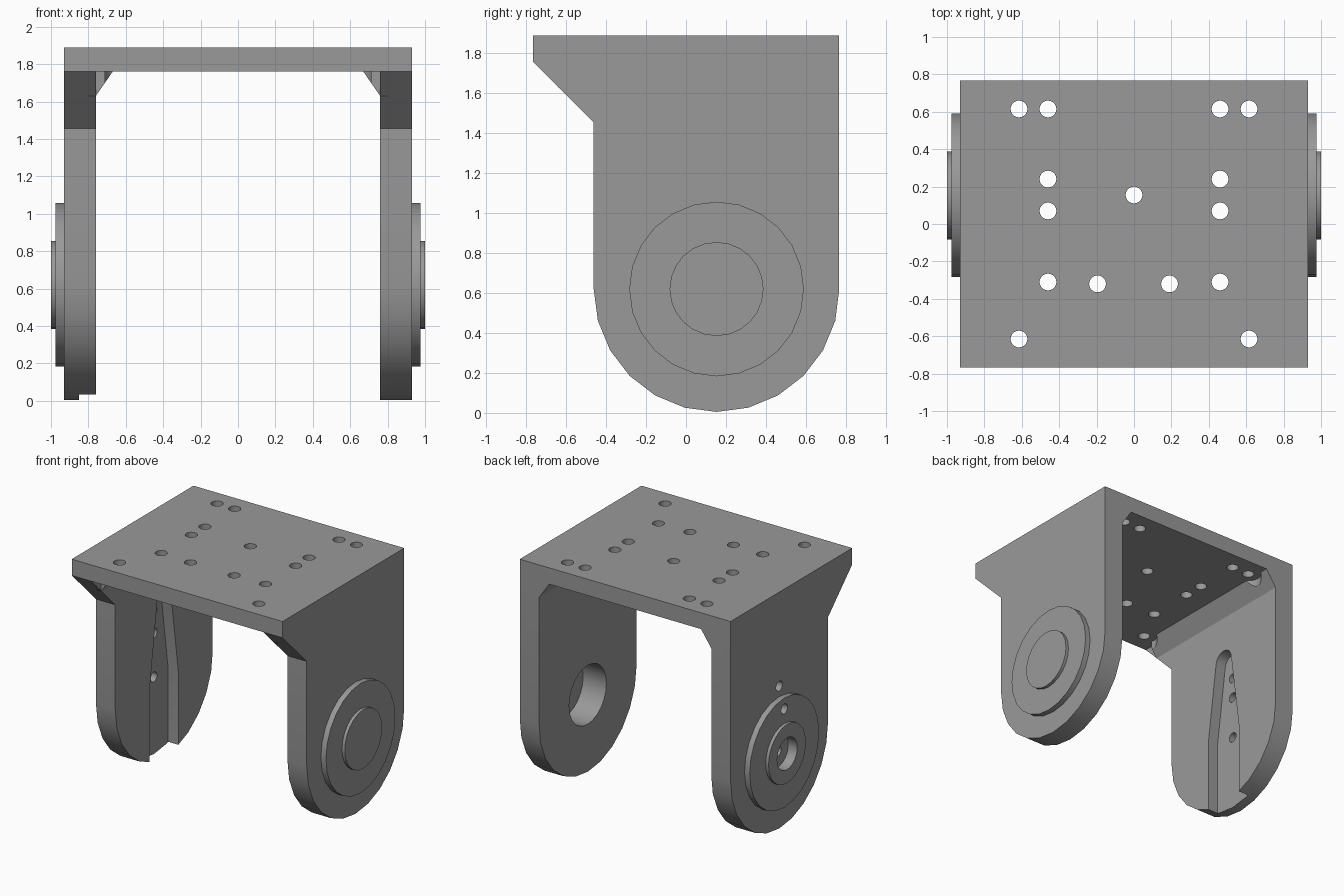
import bpy, bmesh, math
from mathutils import Vector

if "Cube" in bpy.data.objects:
    bpy.data.objects.remove(bpy.data.objects["Cube"])

grey = bpy.data.materials.new("mid_grey")
grey.diffuse_color = (0.32, 0.32, 0.32, 1)
grey.use_nodes = True
grey.node_tree.nodes["Principled BSDF"].inputs["Base Color"].default_value = grey.diffuse_color

CY, CZ = 0.153, 0.62          # pivot axis of the legs


def prism(name, pts, a, b, axis="X"):
    """Extrude a 2D outline from a to b along X (points are y,z), Y (x,z) or Z (x,y)."""
    place = {"X": lambda p, t: (t, p[0], p[1]),
             "Y": lambda p, t: (p[0], t, p[1]),
             "Z": lambda p, t: (p[0], p[1], t)}[axis]
    bm = bmesh.new()
    face = bm.faces.new([bm.verts.new(place(p, a)) for p in pts])
    ext = bmesh.ops.extrude_face_region(bm, geom=[face])
    verts = [v for v in ext["geom"] if isinstance(v, bmesh.types.BMVert)]
    move = Vector(place((0, 0), b - a))
    bmesh.ops.translate(bm, verts=verts, vec=move)
    bmesh.ops.recalc_face_normals(bm, faces=bm.faces[:])
    me = bpy.data.meshes.new(name)
    bm.to_mesh(me)
    bm.free()
    me.materials.append(grey)
    ob = bpy.data.objects.new(name, me)
    bpy.context.collection.objects.link(ob)
    return ob


def circle(cx, cy, r, n=24):
    return [(cx + r * math.cos(2 * math.pi * i / n),
             cy + r * math.sin(2 * math.pi * i / n)) for i in range(n)]


def combine(target, other, op):
    """Apply a boolean and delete the second solid."""
    bpy.context.view_layer.objects.active = target
    m = target.modifiers.new("bool", "BOOLEAN")
    m.operation, m.solver, m.object = op, "EXACT", other
    bpy.ops.object.modifier_apply(modifier=m.name)
    bpy.data.objects.remove(other, do_unlink=True)


# Top plate
bracket = prism("bracket", [(-0.85, -0.767), (0.85, -0.767), (0.85, 0.767), (-0.85, 0.767)],
                1.76, 1.89, "Z")

# Leg outline: flared front top, rounded foot
leg_pts = [(0.767, 1.89), (-0.767, 1.89), (-0.767, 1.76), (-0.462, 1.455)]
leg_pts += [(CY - 0.615 * math.cos(math.radians(15 * i)),
             CZ - 0.615 * math.sin(math.radians(15 * i))) for i in range(13)]
leg_pts[-1] = (0.767, CZ)

for s in (-1, 1):
    combine(bracket, prism("leg", leg_pts, 0.76 * s, 0.93 * s), "UNION")
    # Stepped round boss on the outside
    combine(bracket, prism("boss", circle(CY, CZ, 0.437), 0.90 * s, 0.975 * s), "UNION")
    combine(bracket, prism("boss_cap", circle(CY, CZ, 0.235), 0.95 * s, 1.0 * s), "UNION")
    # Inner corner gusset, relieved around the corner screws
    gusset = prism("gusset", [(0.80 * s, 1.63), (0.76 * s, 1.63), (0.67 * s, 1.76),
                              (0.67 * s, 1.80), (0.80 * s, 1.80)], -0.64, 0.767, "Y")
    for y in (-0.615, 0.615):
        combine(gusset, prism("relief", circle(0.615 * s, y, 0.10), 1.5, 1.9, "Z"), "DIFFERENCE")
    combine(bracket, gusset, "UNION")

# Screw holes through the plate
holes = [(0, 0.155), (-0.195, -0.32), (0.19, -0.32)]
for s in (-1, 1):
    holes += [(0.46 * s, y) for y in (0.615, 0.24, 0.07, -0.31)]
    holes += [(0.615 * s, y) for y in (0.615, -0.615)]
for x, y in holes:
    combine(bracket, prism("screw_hole", circle(x, y, 0.045, 20), 1.6, 2.0, "Z"), "DIFFERENCE")

# Blind bearing hole inside the right leg
combine(bracket, prism("bearing_hole", circle(CY, CZ, 0.235), 0.7, 0.965), "DIFFERENCE")

# Tapered slot inside the left leg, open at the foot
slot = [(CY - 0.18, -0.1), (CY + 0.18, -0.1), (CY + 0.18, CZ)]
slot += [(CY + 0.09 * math.cos(math.pi * i / 8),
          1.255 + 0.09 * math.sin(math.pi * i / 8)) for i in range(9)]
slot += [(CY - 0.18, CZ)]
combine(bracket, prism("slot", slot, -0.85, -0.7), "DIFFERENCE")

# Counterbore and small screw holes through the left leg
combine(bracket, prism("counterbore", circle(CY, CZ, 0.127), -1.1, -0.92), "DIFFERENCE")
for z in (CZ, 0.97, 1.14):
    combine(bracket, prism("slot_hole", circle(CY, z, 0.04, 16), -1.1, -0.7), "DIFFERENCE")

# Smooth the curved walls, keep edges sharp
bpy.ops.object.select_all(action="DESELECT")
bracket.select_set(True)
bpy.context.view_layer.objects.active = bracket
bpy.ops.object.shade_smooth_by_angle(angle=math.radians(30))
